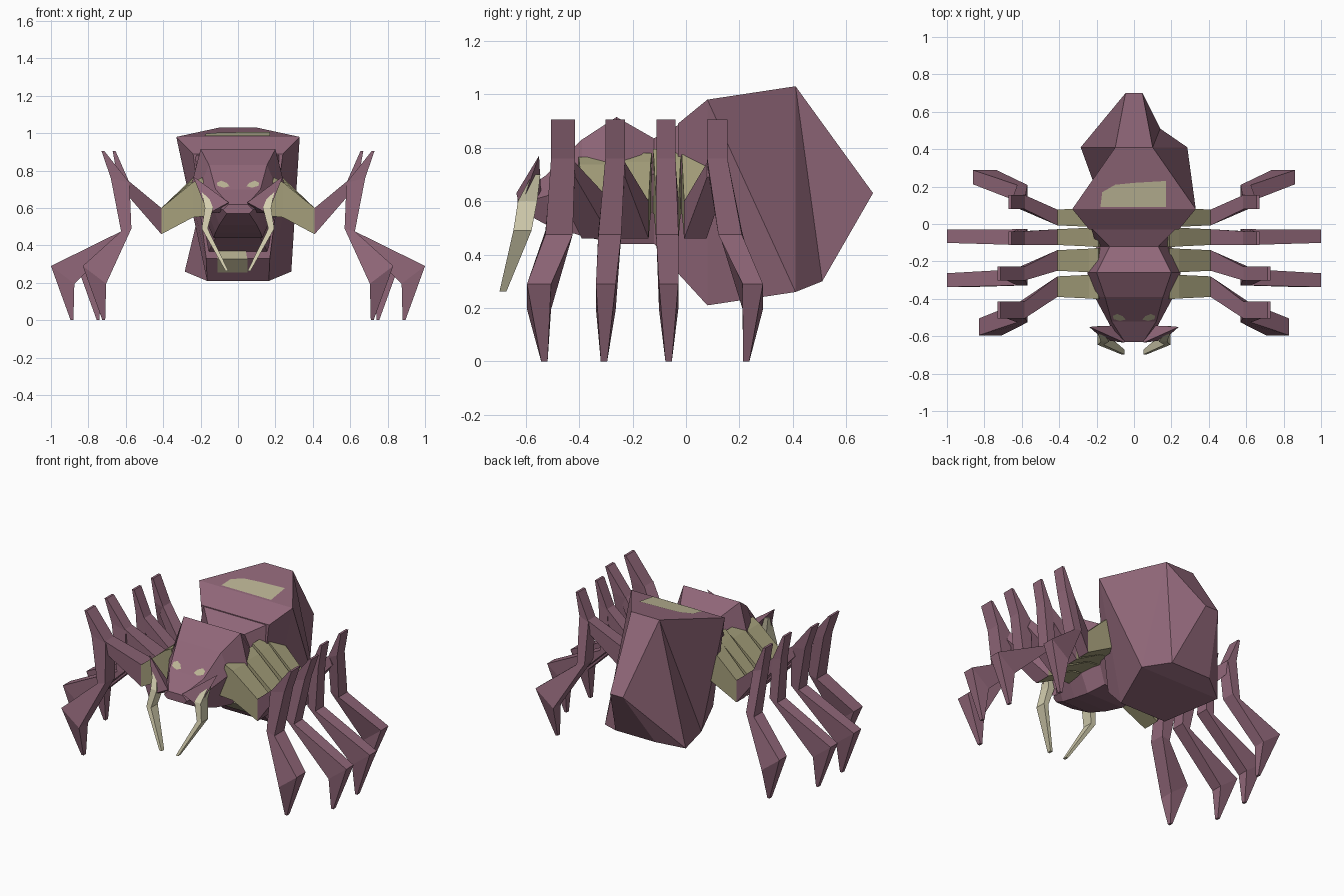
import bpy, bmesh
from mathutils import Vector

if "Cube" in bpy.data.objects:
    bpy.data.objects.remove(bpy.data.objects["Cube"])


def material(name, rgb):
    m = bpy.data.materials.new(name)
    m.diffuse_color = (*rgb, 1)
    m.use_nodes = True
    m.node_tree.nodes["Principled BSDF"].inputs["Base Color"].default_value = m.diffuse_color
    return m


PURPLE = material("dusty purple", (0.28, 0.135, 0.19))
OLIVE = material("dull olive", (0.38, 0.35, 0.20))
CREAM = material("bone cream", (0.66, 0.62, 0.43))
SPOT = material("pale spot", (0.50, 0.46, 0.30))


def finish(bm, name, mat):
    bmesh.ops.recalc_face_normals(bm, faces=bm.faces[:])
    me = bpy.data.meshes.new(name)
    bm.to_mesh(me)
    bm.free()
    me.materials.append(mat)
    ob = bpy.data.objects.new(name, me)
    bpy.context.collection.objects.link(ob)
    return ob


def loft(name, rings, mat, splits=()):
    """Skin equal-length rings, cap the ends, split chosen quads."""
    bm = bmesh.new()
    vs = [[bm.verts.new(p) for p in r] for r in rings]
    n = len(rings[0])
    for a, b in zip(vs, vs[1:]):
        for i in range(n):
            j = (i + 1) % n
            bm.faces.new((a[i], a[j], b[j], b[i]))
    bm.faces.new(vs[0])
    bm.faces.new(vs[-1])
    for (i, j), (k, l) in splits:
        a, b = vs[i][j], vs[k][l]
        face = (set(a.link_faces) & set(b.link_faces)).pop()
        bmesh.utils.face_split(face, a, b)
    return finish(bm, name, mat)


def plates(name, polys, mat):
    bm = bmesh.new()
    for poly in polys:
        bm.faces.new([bm.verts.new(p) for p in poly])
    return finish(bm, name, mat)


# Abdomen: rings of top-left, top-right, bottom-right, bottom-left
def ring4(y, zt, wt, zb, wb, yb=None):
    yb = y if yb is None else yb
    return [(-wt, y, zt), (wt, y, zt), (wb, yb, zb), (-wb, yb, zb)]


loft("abdomen", [
    ring4(-0.03, 0.89, 0.24, 0.33, 0.17),
    ring4(0.08, 0.98, 0.33, 0.21, 0.165),
    ring4(0.41, 1.03, 0.10, 0.26, 0.285),
    ring4(0.70, 0.63, 0.045, 0.30, 0.14, 0.51),
], PURPLE, [((1, 1), (2, 2)), ((2, 0), (1, 3)), ((2, 1), (3, 2)), ((2, 3), (3, 0))])

# Painted spots on the abdomen
outline = [(-.18, .09), (.17, .09), (.17, .23), (0, .22), (-.1, .21), (-.17, .17)]
plates("abdomen_top_spot",
       [[(x, y, 0.984 + 0.05 * (y - 0.08) / 0.33) for x, y in outline]], SPOT)
plates("abdomen_lower_spot", [
    [(-.10, -.034, .38), (.04, -.034, .38), (.05, -.034, .328), (-.11, -.034, .328)],
    [(-.11, -.034, .328), (.05, -.034, .328), (.05, .034, .255), (-.11, .034, .255)],
], SPOT)


# Thorax and head: six-sided rings
def ring6(y, zt, wt, zm, wm, zb, wb):
    return [(-wt, y, zt), (wt, y, zt), (wm, y, zm), (wb, y, zb), (-wb, y, zb), (-wm, y, zm)]


loft("thorax_and_head", [
    ring6(-0.63, 0.62, 0.05, 0.59, 0.08, 0.57, 0.06),
    ring6(-0.52, 0.70, 0.12, 0.62, 0.14, 0.51, 0.10),
    ring6(-0.39, 0.83, 0.155, 0.70, 0.21, 0.47, 0.12),
    ring6(-0.26, 0.915, 0.20, 0.72, 0.25, 0.44, 0.13),
    ring6(-0.12, 0.835, 0.13, 0.70, 0.20, 0.44, 0.12),
    ring6(-0.02, 0.89, 0.23, 0.70, 0.22, 0.36, 0.16),
], PURPLE)


# Leg: (outer x shift, spike x, coxa y, coxa half width, then y of upper, elbow, knee, foot)
LEGS = [
    (0.83, 0.73, -0.335, 0.055, -0.46, -0.475, -0.55, -0.53, 0.045),
    (1.00, 0.73, -0.195, 0.055, -0.265, -0.285, -0.30, -0.307, 0.037),
    (1.00, 0.67, -0.07, 0.042, -0.075, -0.07, -0.065, -0.065, 0.036),
    (0.86, 0.67, 0.035, 0.042, 0.117, 0.165, 0.25, 0.225, 0.038),
]


def section(s, inner, outer, y, h):
    (xi, zi), (xo, zo) = inner, outer
    return [(s * xi, y - h, zi), (s * xo, y - h, zo), (s * xo, y + h, zo), (s * xi, y + h, zi)]


for side, s in (("left", -1), ("right", 1)):
    for n, (knee, spike, cy, ch, uy, ey, ky, fy, h) in enumerate(LEGS, 1):
        tag = f"{side}_{n}"
        hip_end = section(s, (0.41, 0.46), (0.41, 0.60), cy, ch)
        # Hip block
        loft(f"hip_{tag}", [
            section(s, (0.14, 0.56), (0.19, 0.75 + 0.015 * n), cy, ch + 0.012),
            section(s, (0.24, 0.55), (0.24, 0.73 + 0.008 * n), cy, ch + 0.008),
            hip_end], OLIVE)
        # Arm rising from the hip to the upright
        loft(f"leg_arm_{tag}", [
            hip_end,
            section(s, (0.61, 0.69), (0.585, 0.745), uy, h)], PURPLE)
        # Upright spike, shin and foot
        d = 0.73 - spike
        loft(f"leg_{tag}", [
            section(s, (spike - 0.015, 0.905), (spike, 0.905), uy, h),
            section(s, (0.58, 0.735), (0.68 - d * 0.6, 0.76), uy, h),
            section(s, (0.57, 0.49), (0.625, 0.475), ey, h + 0.006),
            section(s, (knee - 0.125, 0.195), (knee, 0.29), ky, h),
            section(s, (knee - 0.12, 0), (knee - 0.105, 0), fy, 0.012)], PURPLE)

    # Brow horn beside the mouth
    horn = [(.05, -.635, .63), (.24, -.55, .77), (.16, -.62, .57), (.06, -.54, .58)]
    v = [(s * x, y, z) for x, y, z in horn]
    bm = bmesh.new()
    bv = [bm.verts.new(p) for p in v]
    for f in ((0, 1, 2), (0, 2, 3), (0, 3, 1), (1, 3, 2)):
        bm.faces.new([bv[i] for i in f])
    finish(bm, f"brow_horn_{side}", PURPLE)

    # Fang
    path = [(.185, -.56, .70, .012, .015), (.155, -.593, .60, .022, .036),
            (.178, -.612, .49, .016, .034), (.058, -.685, .262, .008, .013)]
    loft(f"fang_{side}", [
        [(s * (x - a), y - b, z), (s * (x + a), y - b, z),
         (s * (x + a), y + b, z), (s * (x - a), y + b, z)]
        for x, y, z, a, b in path], CREAM)

    # Eye plate on the sloping forehead
    eye = [(.045, -.508), (.075, -.515), (.11, -.505), (.112, -.488), (.09, -.478), (.06, -.49)]
    plates(f"eye_{side}", [[(s * x, y - 0.003, z)
                            for x, y, z in ((x, y, y + 1.224) for x, y in eye)]], SPOT)
